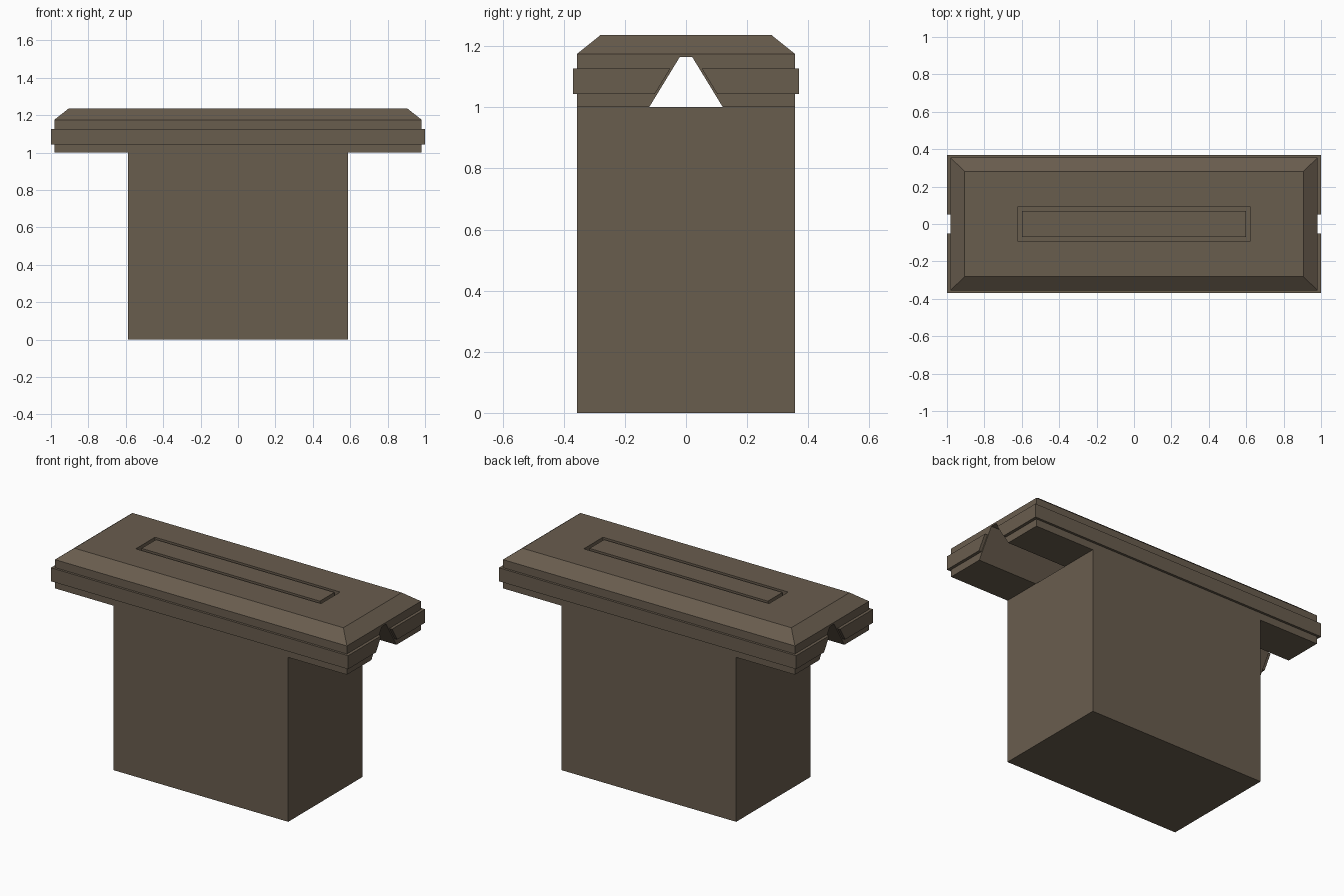
import bpy, bmesh

if "Cube" in bpy.data.objects:
    bpy.data.objects.remove(bpy.data.objects["Cube"])

stone = bpy.data.materials.new("brown_stone")
stone.diffuse_color = (0.141, 0.109, 0.076, 1)
stone.use_nodes = True
stone.node_tree.nodes["Principled BSDF"].inputs["Base Color"].default_value = stone.diffuse_color


def make(name, bm):
    bmesh.ops.recalc_face_normals(bm, faces=bm.faces[:])
    me = bpy.data.meshes.new(name)
    bm.to_mesh(me)
    bm.free()
    ob = bpy.data.objects.new(name, me)
    bpy.context.collection.objects.link(ob)
    me.materials.append(stone)
    return ob


def stack(name, levels):
    """Closed block through rectangles given as (half x, half y, z)."""
    bm = bmesh.new()
    rings = [[bm.verts.new((sx * x, sy * y, z))
              for sx, sy in ((-1, -1), (1, -1), (1, 1), (-1, 1))] for x, y, z in levels]
    bm.faces.new(rings[0][::-1])
    bm.faces.new(rings[-1])
    for a, b in zip(rings, rings[1:]):
        for i in range(4):
            j = (i + 1) % 4
            bm.faces.new((a[i], a[j], b[j], b[i]))
    return make(name, bm)


def channel(grow):
    """Tapered channel cutter running along x, widened by grow."""
    slope = 0.1 / 0.165
    low = 0.121 + grow + 0.1 * slope
    return stack("channel_cutter", [(1.2, low, 0.9), (1.2, 0.02 + grow, 1.165)])


def cut(ob, cutter):
    mod = ob.modifiers.new("cut", 'BOOLEAN')
    mod.operation = 'DIFFERENCE'
    mod.solver = 'EXACT'
    mod.object = cutter
    bpy.context.view_layer.objects.active = ob
    bpy.ops.object.modifier_apply(modifier=mod.name)
    bpy.data.objects.remove(cutter)


# Pedestal
stack("pedestal", [(0.587, 0.356, 0), (0.587, 0.356, 1.0)])

# Chamfered cap with tunnel underneath and slot on top
cap = stack("cap", [(0.982, 0.356, 1.0), (0.982, 0.356, 1.175), (0.905, 0.28, 1.236)])
cut(cap, channel(0))
cut(cap, stack("slot_cutter", [(0.623, 0.092, 1.206), (0.623, 0.092, 1.3)]))

# Raised panel inside the slot, leaving a narrow groove
stack("top_panel", [(0.6, 0.07, 1.2), (0.6, 0.07, 1.236)])

# Band around the cap, interrupted at the tunnel
band = stack("band", [(1.0, 0.37, 1.044), (1.0, 0.37, 1.126)])
cut(band, channel(0.008))
